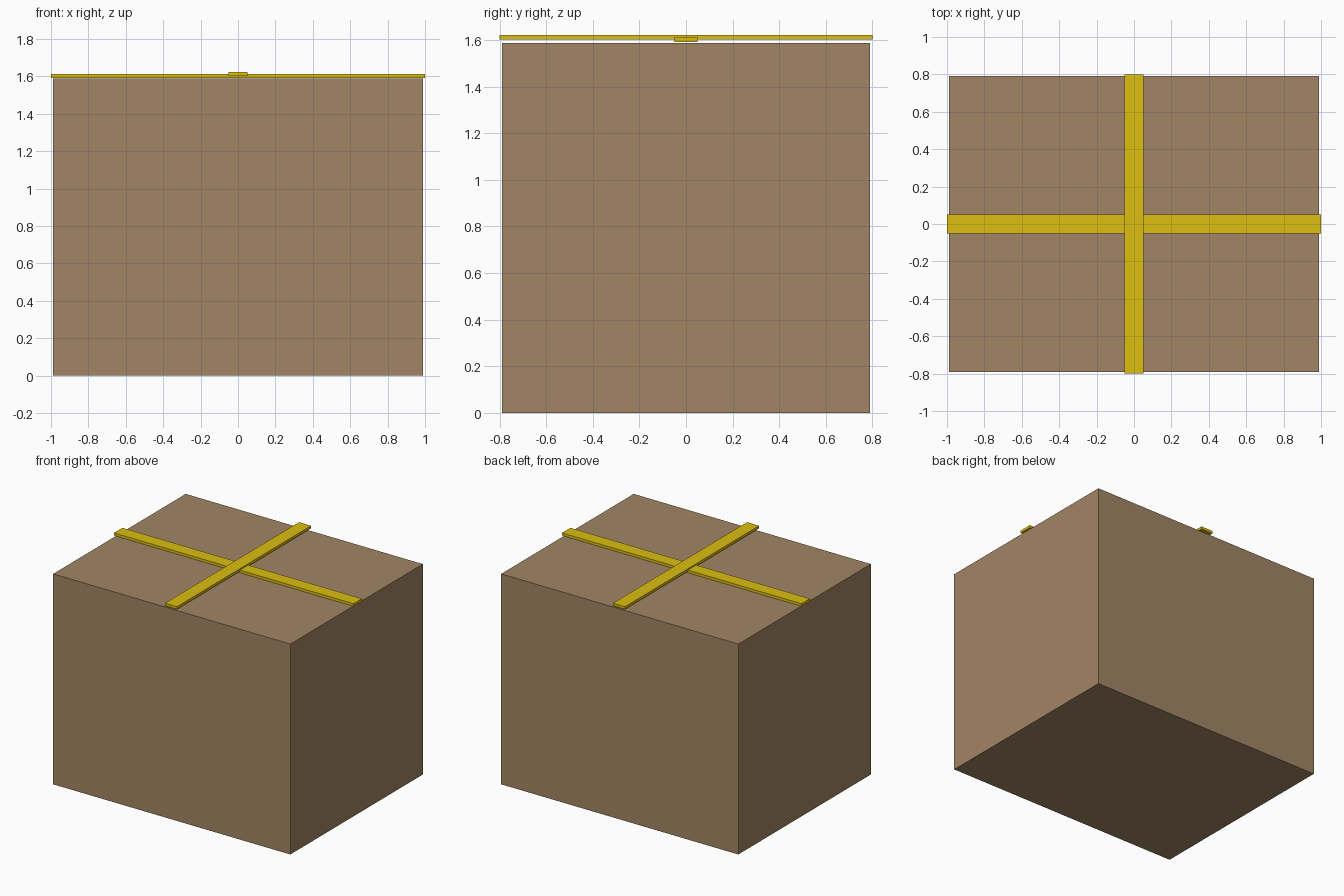
import bpy

if "Cube" in bpy.data.objects:
    bpy.data.objects.remove(bpy.data.objects["Cube"])


def material(name, color):
    mat = bpy.data.materials.new(name)
    mat.diffuse_color = color
    mat.use_nodes = True
    mat.node_tree.nodes["Principled BSDF"].inputs["Base Color"].default_value = mat.diffuse_color
    return mat


def block(name, size, bottom, mat):
    """Box centred on x and y, resting at height bottom."""
    bpy.ops.mesh.primitive_cube_add(size=1, location=(0, 0, bottom + size[2] / 2))
    obj = bpy.context.object
    obj.name = name
    obj.scale = size
    bpy.ops.object.transform_apply(location=False, rotation=False, scale=True)
    obj.data.materials.append(mat)
    return obj


cardboard = material("cardboard", (0.36, 0.235, 0.13, 1))
yellow = material("yellow_tape", (0.72, 0.52, 0.005, 1))

# Parcel body
block("parcel_box", (1.98, 1.58, 1.588), 0, cardboard)

# Two crossing tape strips, slightly overhanging the lid
block("tape_lengthwise", (2.0, 0.1, 0.02), 1.592, yellow)
block("tape_crosswise", (0.1, 1.6, 0.02), 1.602, yellow)
